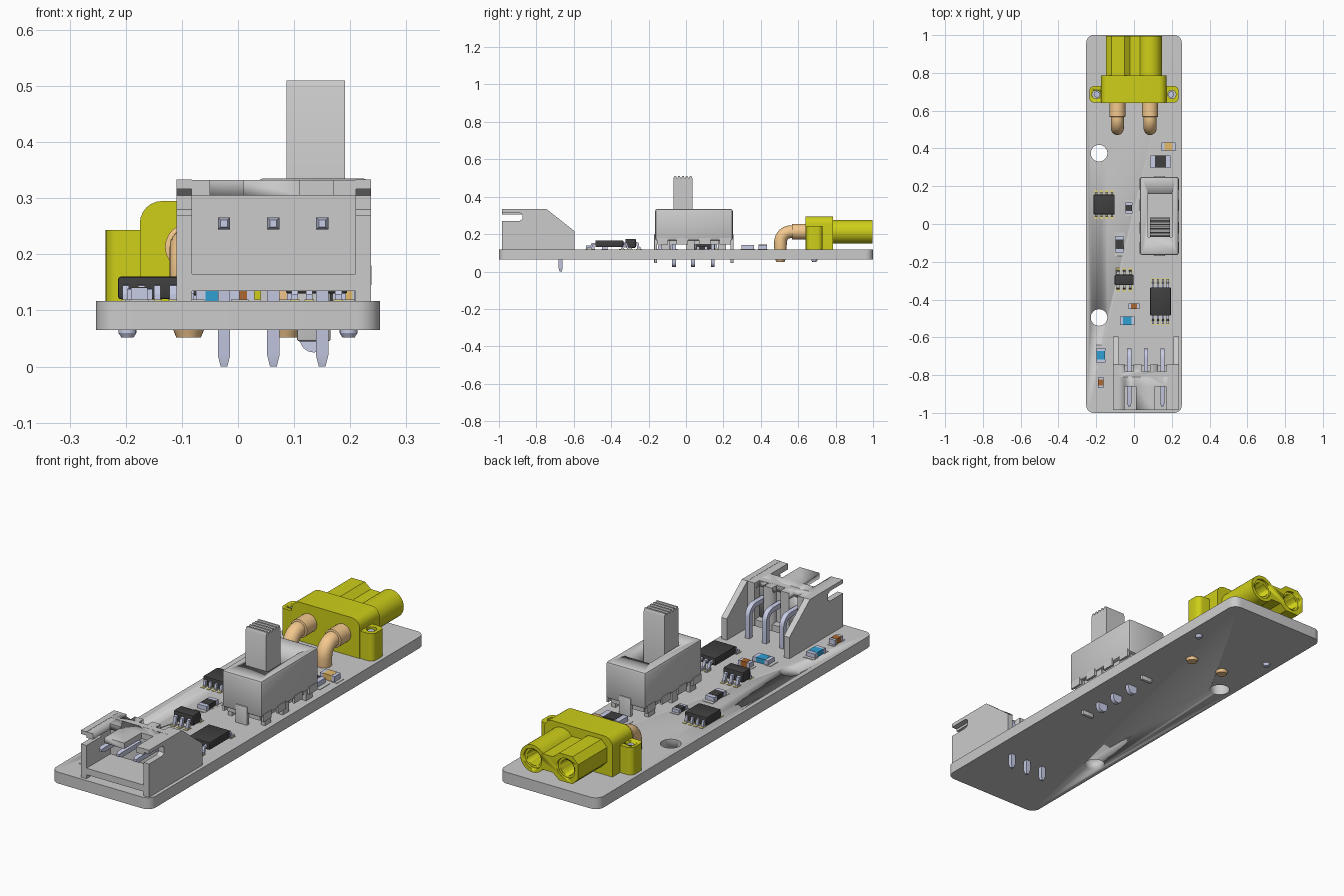
import bpy, bmesh
from math import sin, cos, pi, radians, sqrt
from mathutils import Vector

if "Cube" in bpy.data.objects:
    bpy.data.objects.remove(bpy.data.objects["Cube"])


def mat(name, *rgb):
    m = bpy.data.materials.new(name)
    m.diffuse_color = (*rgb, 1)
    m.use_nodes = True
    m.node_tree.nodes["Principled BSDF"].inputs["Base Color"].default_value = m.diffuse_color
    return m


YEL = mat("yellow_plastic", 0.62, 0.62, 0.01)
COP = mat("copper", 0.9, 0.58, 0.27)
TIN = mat("tin", 0.58, 0.61, 0.8)
DARK = mat("dark_plastic", 0.05, 0.05, 0.05)
BLUE = mat("blue", 0.03, 0.35, 0.65)
BROWN = mat("brown", 0.42, 0.14, 0.03)
AMBER = mat("amber", 0.8, 0.5, 0.15)
GOLD = mat("gold", 0.75, 0.65, 0.2)


def finish(name, bm, m=None, smooth=True):
    bmesh.ops.recalc_face_normals(bm, faces=bm.faces)
    me = bpy.data.meshes.new(name)
    bm.to_mesh(me)
    bm.free()
    ob = bpy.data.objects.new(name, me)
    bpy.context.collection.objects.link(ob)
    if m:
        me.materials.append(m)
    if smooth:
        bpy.ops.object.select_all(action='DESELECT')
        ob.select_set(True)
        bpy.context.view_layer.objects.active = ob
        bpy.ops.object.shade_smooth_by_angle(angle=radians(30))
    return ob


def prism(name, pts, axis, a, b, m=None):
    """Extrude a 2D outline along x (y,z), y (x,z) or z (x,y)."""
    place = {'x': lambda p, t: (t, p[0], p[1]), 'y': lambda p, t: (p[0], t, p[1]),
             'z': lambda p, t: (p[0], p[1], t)}[axis]
    bm = bmesh.new()
    lo, hi = [[bm.verts.new(place(p, t)) for p in pts] for t in (a, b)]
    bm.faces.new(lo)
    bm.faces.new(hi[::-1])
    n = len(pts)
    for i in range(n):
        bm.faces.new((lo[i], lo[(i + 1) % n], hi[(i + 1) % n], hi[i]))
    return finish(name, bm, m)


def boxes(name, items, m=None, bevel=0):
    bm = bmesh.new()
    for x0, x1, y0, y1, z0, z1 in items:
        vs = bmesh.ops.create_cube(bm, size=1)['verts']
        for v in vs:
            v.co = Vector(((x0 + x1) / 2 + v.co.x * (x1 - x0), (y0 + y1) / 2 + v.co.y * (y1 - y0),
                           (z0 + z1) / 2 + v.co.z * (z1 - z0)))
    if bevel:
        bmesh.ops.bevel(bm, geom=bm.edges[:], offset=bevel, segments=2, affect='EDGES', profile=0.5)
    return finish(name, bm, m)


def arc(cx, cy, r, a0, a1, n):
    return [(cx + r * cos(radians(a0 + (a1 - a0) * i / n)), cy + r * sin(radians(a0 + (a1 - a0) * i / n)))
            for i in range(n + 1)]


def circle(cx, cy, r, n=32):
    return arc(cx, cy, r, 0, 360, n)[:-1]


def rrect(x0, x1, y0, y1, r, n=6):
    return (arc(x1 - r, y1 - r, r, 0, 90, n) + arc(x0 + r, y1 - r, r, 90, 180, n)
            + arc(x0 + r, y0 + r, r, 180, 270, n) + arc(x1 - r, y0 + r, r, 270, 360, n))


def sweep(name, xs, paths, m, sides=4):
    """Sweep a section along (y, z, half_width) paths at every x."""
    bm = bmesh.new()
    k, off = (sqrt(2), pi / 4) if sides == 4 else (1, 0)
    for x in xs:
        for path in paths:
            P = [Vector((0, p[0], p[1])) for p in path]
            rings = []
            for i, p in enumerate(P):
                d = (P[min(i + 1, len(P) - 1)] - P[max(i - 1, 0)]).normalized()
                nrm = Vector((0, -d.z, d.y))
                rings.append([bm.verts.new(Vector((x, 0, 0)) + p + path[i][2] * k * (
                    Vector((cos(off + 2 * pi * j / sides), 0, 0)) + nrm * sin(off + 2 * pi * j / sides)))
                    for j in range(sides)])
            for r0, r1 in zip(rings, rings[1:]):
                for j in range(sides):
                    bm.faces.new((r0[j], r0[(j + 1) % sides], r1[(j + 1) % sides], r1[j]))
            bm.faces.new(rings[0])
            bm.faces.new(rings[-1][::-1])
    return finish(name, bm, m)


def cut(ob, *cutters):
    for c in cutters:
        c.hide_render = True
        md = ob.modifiers.new("cut", 'BOOLEAN')
        md.operation, md.object, md.solver = 'DIFFERENCE', c, 'EXACT'
    dg = bpy.context.evaluated_depsgraph_get()
    me = bpy.data.meshes.new_from_object(ob.evaluated_get(dg))
    ob.modifiers.clear()
    ob.data = me
    for c in cutters:
        bpy.data.objects.remove(c)


TOP = 0.117

# Circuit board with mounting holes
board = prism("circuit_board", rrect(-0.253, 0.253, -1, 1, 0.04), 'z', 0.065, TOP)
cut(board, *[prism("hole", circle(-0.185, y, 0.044), 'z', 0, 0.2) for y in (0.375, -0.495)])

# Power connector: flange, mounting ears, twin sockets
prism("power_flange", [(-0.175, TOP), (0.172, TOP)] + arc(0.132, 0.255, 0.04, 0, 90, 6)
      + arc(-0.135, 0.255, 0.04, 90, 180, 6), 'y', 0.64, 0.785, YEL)
ears = prism("power_ears", rrect(-0.236, 0.236, 0.643, 0.73, 0.025), 'z', TOP, 0.243, YEL)
cut(ears, *[prism("hole", circle(x, 0.686, 0.022, 20), 'z', 0.1, 0.3) for x in (-0.2, 0.2)])
zc, xl, xr = 0.213, -0.085, 0.084
half = 0.063
sockets = prism("power_sockets", arc(xr, zc, half, -145, 145, 28)
                + [(-0.02, 0.25), (xl + 0.034, zc + half), (xl - 0.034, zc + half), (xl - half, zc + 0.034),
                   (xl - half, zc - 0.034), (xl - 0.034, zc - half), (xl + 0.034, zc - half), (-0.02, 0.176)],
                'y', 0.78, 0.996, YEL)
cut(sockets, *[prism("hole", circle(x, zc, 0.046), 'y', 0.82, 1.1) for x in (xl, xr)])
for side, x in (("left", xl), ("right", xr)):
    sleeve = prism("socket_sleeve_" + side, circle(x, zc, 0.046), 'y', 0.81, 0.985, YEL)
    cut(sleeve, prism("hole", circle(x, zc, 0.035), 'y', 0.83, 1.1))
bend = [(y, z, 0.034) for y, z in arc(0.562, 0.156, 0.057, 90, 180, 10)]
sweep("power_pins", (-0.088, 0.085), [[(0.66, zc, 0.042), (0.568, zc, 0.042), (0.566, zc, 0.034)] + bend
      + [(0.505, 0.075, 0.032), (0.505, 0.062, 0.026), (0.505, 0.052, 0.022)]], COP, 24)
sweep("ear_pins", (-0.197, 0.197), [[(0.686, 0.235, 0.016), (0.686, 0.06, 0.016), (0.686, 0.052, 0.011)]], TIN, 16)

# Slide switch: cover, window, ridged slider, feet and terminals
cover = boxes("switch_cover", [(0.032, 0.236, -0.165, 0.25, 0.165, 0.335)], bevel=0.012)
cut(cover, boxes("hole", [(0.075, 0.2, -0.07, 0.16, 0.26, 0.4)]))
boxes("switch_feet", [(x0, x0 + 0.02, y, y + 0.045, TOP, 0.18)
                      for x0 in (0.04, 0.208) for y in (-0.13, 0.0, 0.17)]
      + [(0.05, 0.218, -0.15, 0.235, 0.145, 0.18)])
boxes("switch_skirt", [(x0, x0 + 0.01, y, y + 0.06, 0.145, 0.18)
                       for x0 in (0.03, 0.228) for y in (-0.155, -0.05, 0.07, 0.18)])
boxes("switch_end_legs", [(0.105, 0.165, y, y + 0.016, 0.045, 0.2) for y in (-0.17, 0.238)], bevel=0.004)
teeth = []
for i in range(5):
    y = -0.068 + i * 0.0206
    teeth += [(y, 0.496), (y + 0.006, 0.51), (y + 0.0145, 0.51)]
prism("switch_slider", [(0.035, 0.262)] + [(0.035, 0.496)] + teeth[::-1] + [(-0.068, 0.262)], 'x', 0.086, 0.191)
for i, y in enumerate((-0.064, 0.037, 0.143)):
    prism("switch_terminal_%d" % (i + 1), [(0.11, 0.16), (0.11, 0.05)] + arc(0.135, 0.05, 0.025, 180, 360, 8)
          + [(0.16, 0.16)], 'y', y - 0.01, y + 0.01, TIN)

# Signal header: side walls, floor, slotted roof, grooved back wall
wall = [(-0.985, TOP), (-0.595, TOP), (-0.595, 0.215), (-0.745, 0.333), (-0.985, 0.333), (-0.985, 0.316),
        (-0.89, 0.316), (-0.875, 0.305), (-0.875, 0.28), (-0.89, 0.27), (-0.985, 0.27)]
for side, x in (("left", -0.11), ("right", 0.209)):
    prism("header_wall_" + side, wall, 'x', x, x + 0.028)
boxes("header_floor", [(-0.083, 0.21, -0.984, -0.746, 0.135, 0.165)])
roof = boxes("header_roof", [(-0.083, 0.21, -0.984, -0.746, 0.305, 0.332)])
cut(roof, *[boxes("hole", [(x - 0.03, x + 0.03, -1.1, -0.86, 0.28, 0.4)]) for x in (-0.02, 0.14)])
pins = (-0.025, 0.063, 0.15)
back = boxes("header_back", [(-0.083, 0.21, -0.81, -0.745, 0.135, 0.3325)])
grooves = [boxes("hole", [(x - 0.022, x + 0.022, -0.78, -0.7, 0.1, 0.4)]) for x in pins]
cut(back, *grooves)
cut(roof, *[boxes("hole", [(x - 0.022, x + 0.022, -0.78, -0.7, 0.1, 0.4)]) for x in pins])
pinbend = [(y, z, 0.011) for y, z in arc(-0.71, 0.215, 0.04, 90, 0, 8)]
sweep("header_pins", pins, [[(-0.965, 0.255, 0.006), (-0.95, 0.255, 0.011)] + pinbend
                            + [(-0.67, 0.02, 0.011), (-0.67, 0.0, 0.006)]], TIN)


# Chip packages with bent leads on both y ends
def chip(name, x, y, lx, ly, z0, z1, lead_xs, reach, w=0.006):
    boxes(name + "_body", [(x - lx / 2, x + lx / 2, y - ly / 2, y + ly / 2, z0, z1)], DARK, 0.005)
    zl = (z0 + z1) / 2
    paths = [[(y + s * (ly / 2 - 0.01), zl, w), (y + s * (ly / 2 + reach * 0.35), zl, w),
              (y + s * (ly / 2 + reach * 0.55), TOP + w, w), (y + s * (ly / 2 + reach), TOP + w, w)] for s in (-1, 1)]
    sweep(name + "_leads", [x + d for d in lead_xs], paths, TIN)
    boxes(name + "_pads", [(x + d - w * 1.4, x + d + w * 1.4, y + s * (ly / 2 + reach * 0.75) - 0.016,
                            y + s * (ly / 2 + reach * 0.75) + 0.016, TOP - 0.002, TOP + 0.002)
                           for d in lead_xs for s in (-1, 1)], GOLD)


chip("driver_chip", 0.14, -0.41, 0.11, 0.15, 0.13, 0.166, (-0.039, -0.013, 0.013, 0.039), 0.045)
chip("small_chip", -0.052, -0.296, 0.1, 0.056, 0.127, 0.175, (-0.033, 0, 0.033), 0.024, 0.007)
chip("power_chip", -0.158, 0.103, 0.112, 0.105, 0.12, 0.16, (-0.042, -0.014, 0.014, 0.042), 0.012)


# Two-ended surface parts: coloured middle, tin end caps, pads
def passive(name, x, y, length, width, h, m, along='x'):
    def span(a, b, half_w, z0, z1):
        return (x + a, x + b, y - half_w, y + half_w, z0, z1) if along == 'x' else \
               (x - half_w, x + half_w, y + a, y + b, z0, z1)
    L, W, e = length / 2, width / 2, length * 0.22
    boxes(name + "_body", [span(-L + e, L - e, W * 0.97, TOP, TOP + h)], m)
    boxes(name + "_caps", [span(-L, -L + e, W, TOP, TOP + h - 0.001), span(L - e, L, W, TOP, TOP + h - 0.001)], TIN)
    boxes(name + "_pads", [span(s * L - e * 0.9, s * L + e * 0.9, W * 1.15, TOP - 0.002, TOP + 0.002)
                           for s in (-1, 1)])


passive("indicator_light", 0.183, 0.41, 0.075, 0.045, 0.027, AMBER)
passive("led_resistor", 0.14, 0.33, 0.105, 0.066, 0.025, DARK)
passive("gate_resistor", -0.027, 0.085, 0.06, 0.036, 0.018, DARK, 'y')
passive("pull_resistor", -0.077, -0.107, 0.088, 0.045, 0.022, DARK, 'y')
passive("sense_resistor", -0.036, -0.512, 0.078, 0.046, 0.022, BLUE)
passive("divider_resistor", -0.175, -0.695, 0.078, 0.046, 0.022, BLUE, 'y')
passive("capacitor_upper", 0.0, -0.435, 0.058, 0.03, 0.025, BROWN)
passive("capacitor_lower", -0.176, -0.84, 0.058, 0.03, 0.025, BROWN, 'y')
